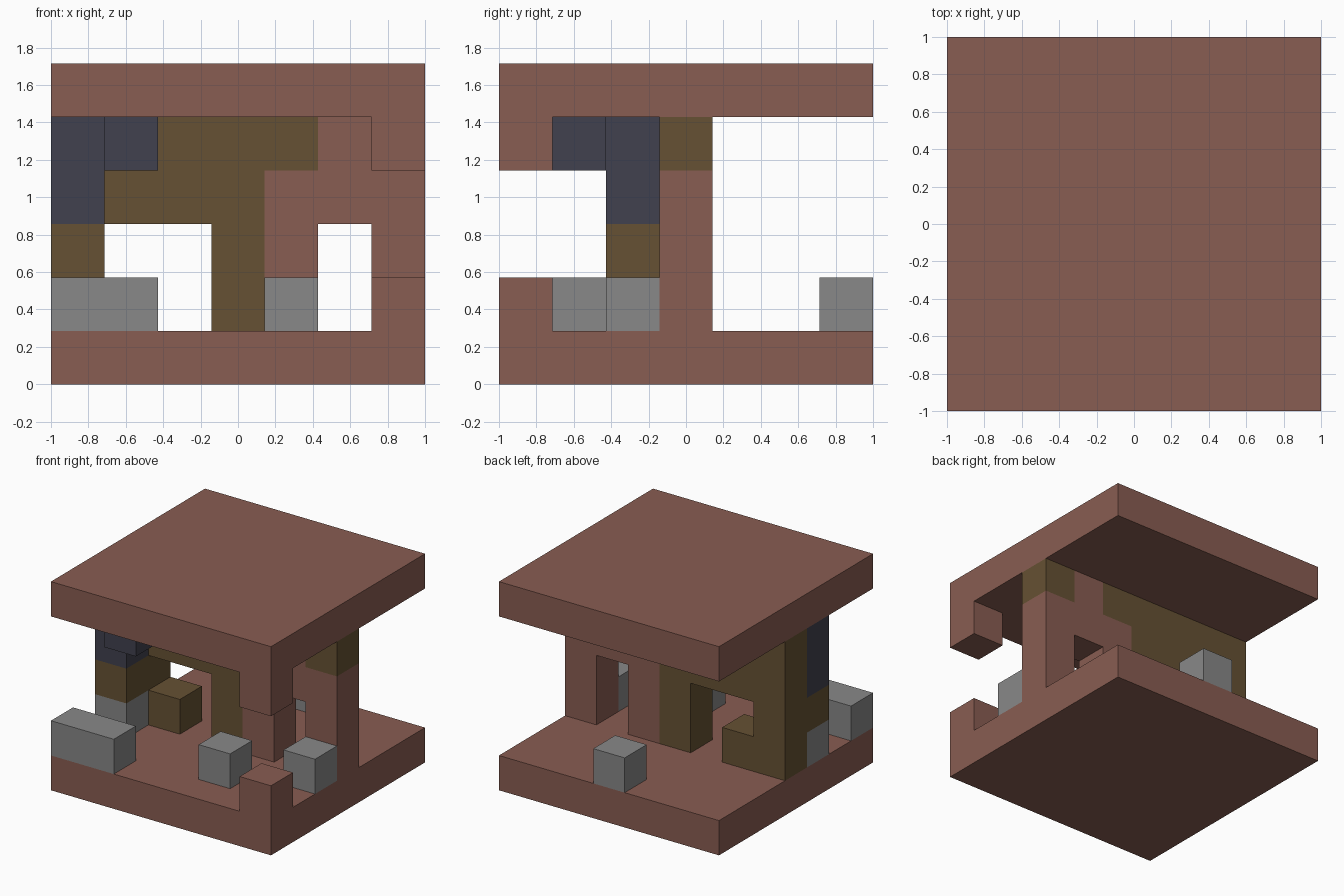
import bpy
import bmesh
from mathutils import Vector

if "Cube" in bpy.data.objects:
    bpy.data.objects.remove(bpy.data.objects["Cube"], do_unlink=True)

N = 7             # cells along each side
CELL = 2 / N      # edge length of one cell
LEVELS = 6        # cells in height


def make_material(name, rgb):
    """Flat material from 0-255 display values."""
    linear = [((c / 255 + 0.055) / 1.055) ** 2.4 for c in rgb] + [1]
    mat = bpy.data.materials.new(name)
    mat.use_nodes = True
    mat.diffuse_color = linear
    bsdf = mat.node_tree.nodes["Principled BSDF"]
    bsdf.inputs["Base Color"].default_value = linear
    bsdf.inputs["Roughness"].default_value = 1
    return mat


MATERIALS = {
    "R": make_material("brick_red", (137, 93, 82)),
    "O": make_material("olive_brown", (102, 81, 51)),
    "N": make_material("slate_navy", (65, 65, 78)),
    "G": make_material("stone_grey", (136, 136, 136)),
}
KEYS = list(MATERIALS)

# Each part maps cell (x, y, z) to a colour key
parts = {}


def slab(name, level):
    parts[name] = {(x, y, level): "R" for x in range(N) for y in range(N)}


def block(name, colour, *cells):
    parts[name] = {cell: colour for cell in cells}


# Floor and roof
slab("floor_slab", 0)
slab("roof_slab", LEVELS - 1)

# Middle wall, drawn from its top row down, dots are openings
WALL = ["OOOOORO",
        "OOOORRR",
        "O..OR.R",
        "OO.OR.R"]
parts["middle_wall"] = {
    (x, 3, 4 - row): key
    for row, line in enumerate(WALL)
    for x, key in enumerate(line) if key != "."
}

# Stacked pillar in front of the wall
parts["pillar"] = {(0, 2, z): key for z, key in enumerate("GONN", start=1)}

# Loose and hanging blocks
block("hanging_block", "N", (1, 1, 4))
block("corner_stub_lower", "R", (6, 0, 1))
block("corner_stub_upper", "R", (6, 0, 4))
block("front_bench", "G", (0, 0, 1), (1, 0, 1))
block("front_stone", "G", (4, 1, 1))
block("side_stone", "G", (6, 2, 1))
block("back_stone", "G", (3, 6, 1))

filled = set().union(*parts.values())
DIRECTIONS = [Vector(d) for d in
              ((1, 0, 0), (-1, 0, 0), (0, 1, 0), (0, -1, 0), (0, 0, 1), (0, 0, -1))]


def build_part(name, cells):
    """Mesh the exposed cell sides only, so touching parts share no hidden faces."""
    bm = bmesh.new()
    for cell, key in cells.items():
        middle = Vector(cell) + Vector((0.5, 0.5, 0.5))
        for normal in DIRECTIONS:
            if tuple(int(a + b) for a, b in zip(cell, normal)) in filled:
                continue
            u = normal.yzx / 2
            v = normal.cross(u)
            centre = middle + normal / 2
            corners = (-u - v, u - v, u + v, v - u)
            face = bm.faces.new([bm.verts.new(centre + c) for c in corners])
            face.material_index = KEYS.index(key)
    bmesh.ops.remove_doubles(bm, verts=bm.verts, dist=0.001)
    bmesh.ops.translate(bm, verts=bm.verts, vec=(-N / 2, -N / 2, 0))
    bmesh.ops.scale(bm, verts=bm.verts, vec=(CELL, CELL, CELL))
    mesh = bpy.data.meshes.new(name)
    for mat in MATERIALS.values():
        mesh.materials.append(mat)
    bm.to_mesh(mesh)
    bm.free()
    bpy.context.collection.objects.link(bpy.data.objects.new(name, mesh))


for part_name, part_cells in parts.items():
    build_part(part_name, part_cells)
